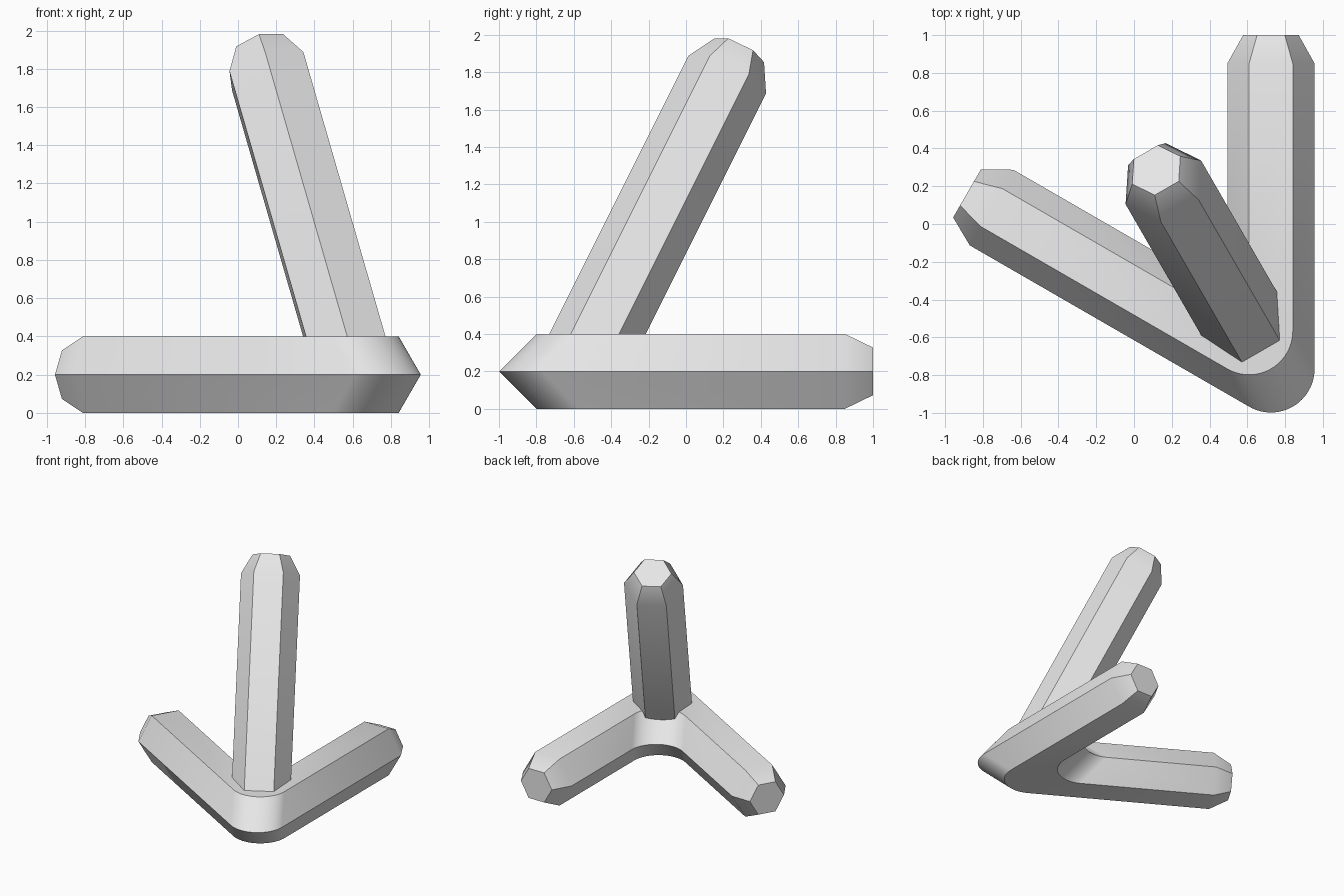
import bpy, bmesh, math
from mathutils import Vector

if "Cube" in bpy.data.objects:
    bpy.data.objects.remove(bpy.data.objects["Cube"], do_unlink=True)

RADIUS = 0.231        # hexagon corner radius, also the bend radius
TIP = 0.147           # corner radius of the blunt tips
TAPER = 0.15          # length of the tapered end
UP = Vector((0, 0, 1))

grey = bpy.data.materials.new("light_grey")
grey.use_nodes = True
grey.diffuse_color = (0.8, 0.8, 0.8, 1)
grey.node_tree.nodes["Principled BSDF"].inputs["Base Color"].default_value = (0.8, 0.8, 0.8, 1)


def hexagon(radius, start=0):
    angles = [math.radians(start + 60 * k) for k in range(6)]
    return [(radius * math.cos(a), radius * math.sin(a)) for a in angles]


def ring(centre, side, rise, radius, start=0):
    return [centre + side * a + rise * b for a, b in hexagon(radius, start)]


def loft(name, rings):
    """Skin a list of six-sided rings and cap both ends."""
    bm = bmesh.new()
    loops = [[bm.verts.new(p) for p in r] for r in rings]
    for a, b in zip(loops, loops[1:]):
        for k in range(6):
            n = (k + 1) % 6
            bm.faces.new((a[k], a[n], b[n], b[k]))
    bm.faces.new(loops[0])
    bm.faces.new(loops[-1])
    bmesh.ops.recalc_face_normals(bm, faces=bm.faces[:])
    mesh = bpy.data.meshes.new(name)
    bm.to_mesh(mesh)
    bm.free()
    mesh.materials.append(grey)
    obj = bpy.data.objects.new(name, mesh)
    bpy.context.collection.objects.link(obj)
    bpy.ops.object.select_all(action='DESELECT')
    obj.select_set(True)
    bpy.context.view_layer.objects.active = obj
    bpy.ops.object.shade_smooth_by_angle(angle=math.radians(32))
    return obj


# Bent bar lying on the ground: two arms 60 degrees apart
corner = Vector((0.725, -0.767, 0.2))
inward = Vector((-0.5, math.sqrt(0.75), 0))
back_dir, back_side = Vector((0, 1, 0)), Vector((1, 0, 0))
right_dir = Vector((-math.sqrt(0.75), 0.5, 0))
right_side = Vector((-0.5, -math.sqrt(0.75), 0))
back_len, right_len = 1.767, 1.858

rings = [ring(corner + back_dir * back_len, back_side, UP, TIP),
         ring(corner + back_dir * (back_len - TAPER), back_side, UP, RADIUS)]

# Mitred section carried round the bend
STEPS = 24
for i in range(STEPS + 1):
    a = math.radians(-120 * i / STEPS)
    arc = Vector((math.cos(a), math.sin(a), 0)) * RADIUS
    rings.append(ring(corner + inward * 2 * RADIUS + arc, inward * -2, UP, RADIUS))

rings += [ring(corner + right_dir * (right_len - TAPER), right_side, UP, RADIUS),
          ring(corner + right_dir * right_len, right_side, UP, TIP)]
loft("bent_base_bar", rings)

# Leaning arm rising from the bend, its foot cut level inside the bar
lean = inward * 0.5 + UP * math.sqrt(0.75)
across = Vector((math.sqrt(0.75), 0.5, 0))
rise = lean.cross(across)
top = Vector((0.118, 0.285, 1.917))
shaft = ring(top - lean * TAPER, across, rise, RADIUS)
foot = [p - lean * ((p.z - 0.2) / lean.z) for p in shaft]
loft("leaning_arm", [foot, shaft, ring(top, across, rise, TIP)])
